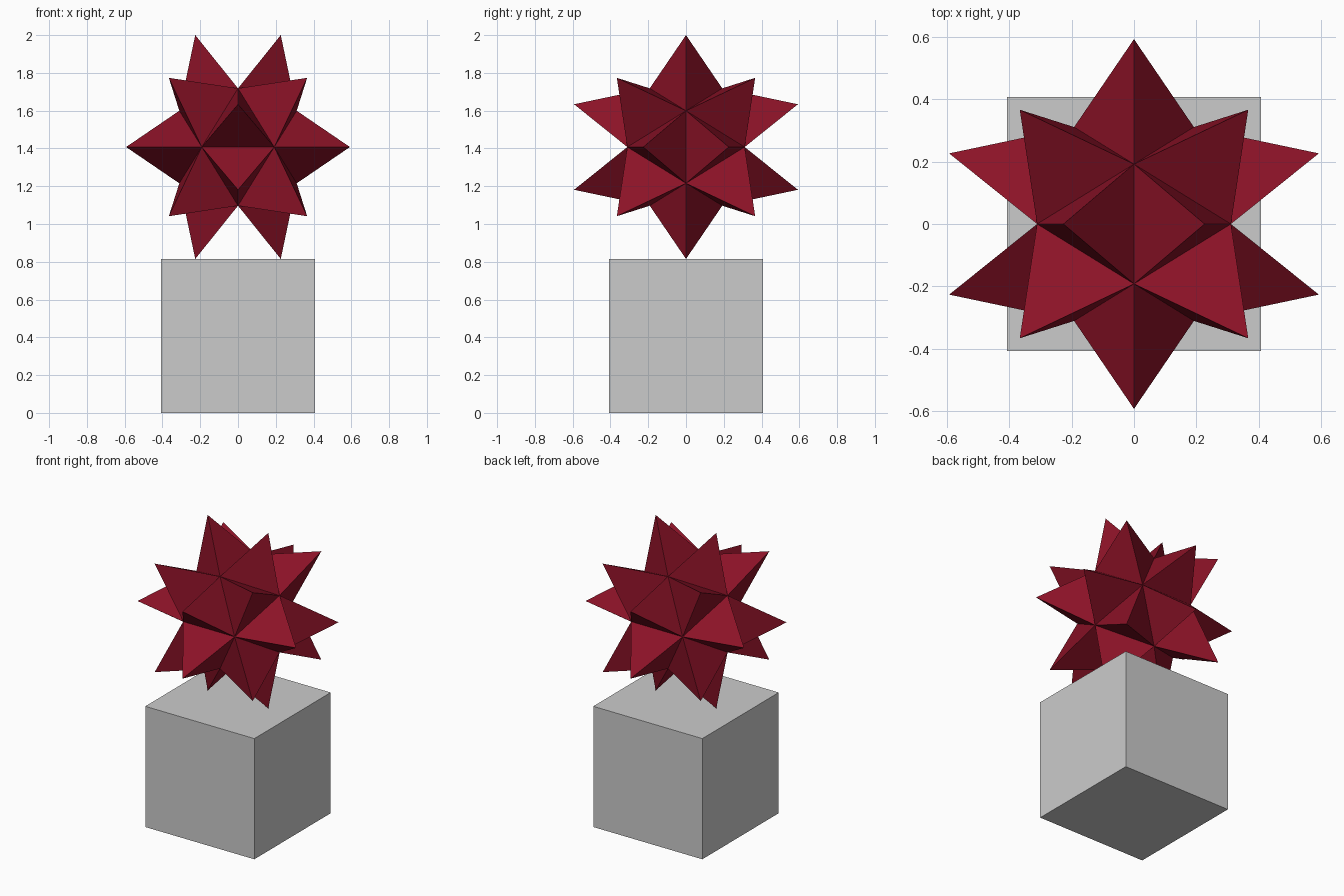
import bpy, bmesh
from mathutils import Vector

if "Cube" in bpy.data.objects:
    bpy.data.objects.remove(bpy.data.objects["Cube"])

PHI = (1 + 5 ** 0.5) / 2
BASE = 0.815           # side of the cube pedestal
TIP = 0.5925           # furthest tip coordinate from the star centre
VALLEY = 0.192         # short coordinate of the core corners


def material(name, rgb):
    m = bpy.data.materials.new(name)
    m.diffuse_color = (*rgb, 1)
    m.use_nodes = True
    m.node_tree.nodes["Principled BSDF"].inputs["Base Color"].default_value = m.diffuse_color
    return m


# cube pedestal
bpy.ops.mesh.primitive_cube_add(size=BASE, location=(0, 0, BASE / 2))
cube = bpy.context.object
cube.name = "cube_pedestal"
cube.data.materials.append(material("light grey", (0.6, 0.6, 0.6)))

# star core: icosahedron corners from three golden rectangles
corners = []
for i in (-1, 1):
    for j in (-1, 1):
        p = (0, i * VALLEY, j * VALLEY * PHI)
        corners += [(p[k], p[(k + 1) % 3], p[(k + 2) % 3]) for k in range(3)]
bm = bmesh.new()
for c in corners:
    bm.verts.new(c)
bmesh.ops.convex_hull(bm, input=bm.verts)

# raise a three-sided spike on every core face
radius = TIP / PHI * 3 ** 0.5
for f in bm.faces[:]:
    tip = f.calc_center_median().normalized() * radius
    bmesh.ops.poke(bm, faces=[f])["verts"][0].co = tip
bmesh.ops.recalc_face_normals(bm, faces=bm.faces)

mesh = bpy.data.meshes.new("spiked_star")
bm.to_mesh(mesh)
bm.free()
star = bpy.data.objects.new("spiked_star", mesh)
star.location = (0, 0, BASE + TIP)
bpy.context.collection.objects.link(star)
mesh.materials.append(material("dark red", (0.26, 0.006, 0.02)))
